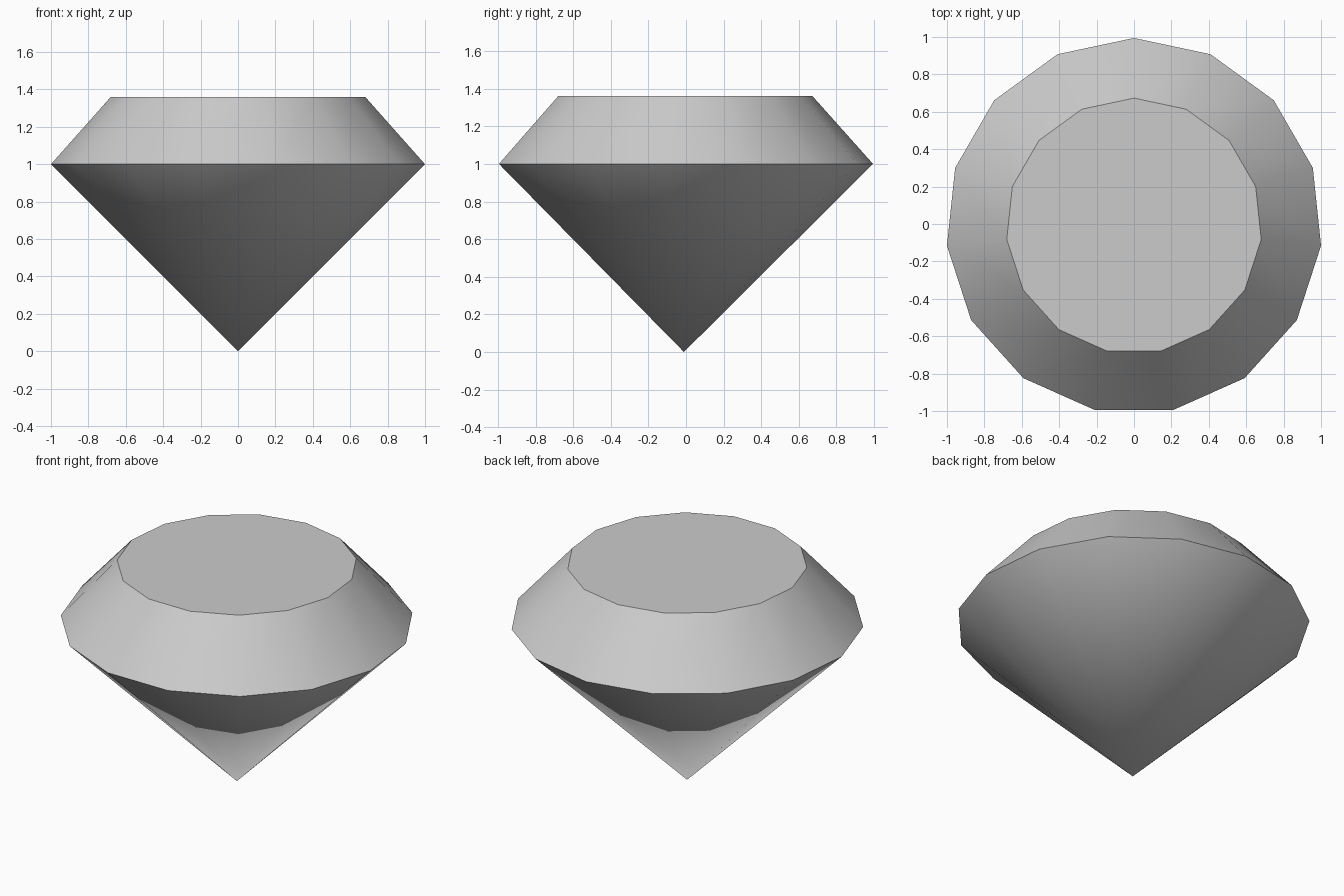
import bpy, bmesh
from math import sin, cos, tau, radians

cube = bpy.data.objects.get("Cube")
if cube:
    bpy.data.objects.remove(cube, do_unlink=True)

SIDES = 15
SHIFT_Y = -0.011   # centres the odd-sided outline

# Material
grey = bpy.data.materials.new("gem_grey")
grey.use_nodes = True
colour = (0.6, 0.6, 0.6, 1)
grey.diffuse_color = colour
grey.node_tree.nodes["Principled BSDF"].inputs["Base Color"].default_value = colour

bm = bmesh.new()


def ring(radius, z):
    """Ring of vertices with one corner pointing to the back."""
    angles = [tau * i / SIDES for i in range(SIDES)]
    return [bm.verts.new((-radius * sin(a), radius * cos(a) + SHIFT_Y, z)) for a in angles]


girdle = ring(1.0055, 1.0)
table = ring(0.684, 1.36)
tip = bm.verts.new((0, SHIFT_Y, 0))

# Flat table on top, sloped crown, pointed pavilion below
bm.faces.new(table)
for i in range(SIDES):
    j = (i + 1) % SIDES
    bm.faces.new((girdle[i], girdle[j], table[j], table[i]))
    bm.faces.new((girdle[j], girdle[i], tip))
bmesh.ops.recalc_face_normals(bm, faces=bm.faces)

mesh = bpy.data.meshes.new("cut_gem")
bm.to_mesh(mesh)
bm.free()
mesh.materials.append(grey)
gem = bpy.data.objects.new("cut_gem", mesh)
bpy.context.collection.objects.link(gem)

# Smooth sides with crisp girdle and table edges
bpy.ops.object.select_all(action='DESELECT')
gem.select_set(True)
bpy.context.view_layer.objects.active = gem
bpy.ops.object.shade_smooth_by_angle(angle=radians(30))
